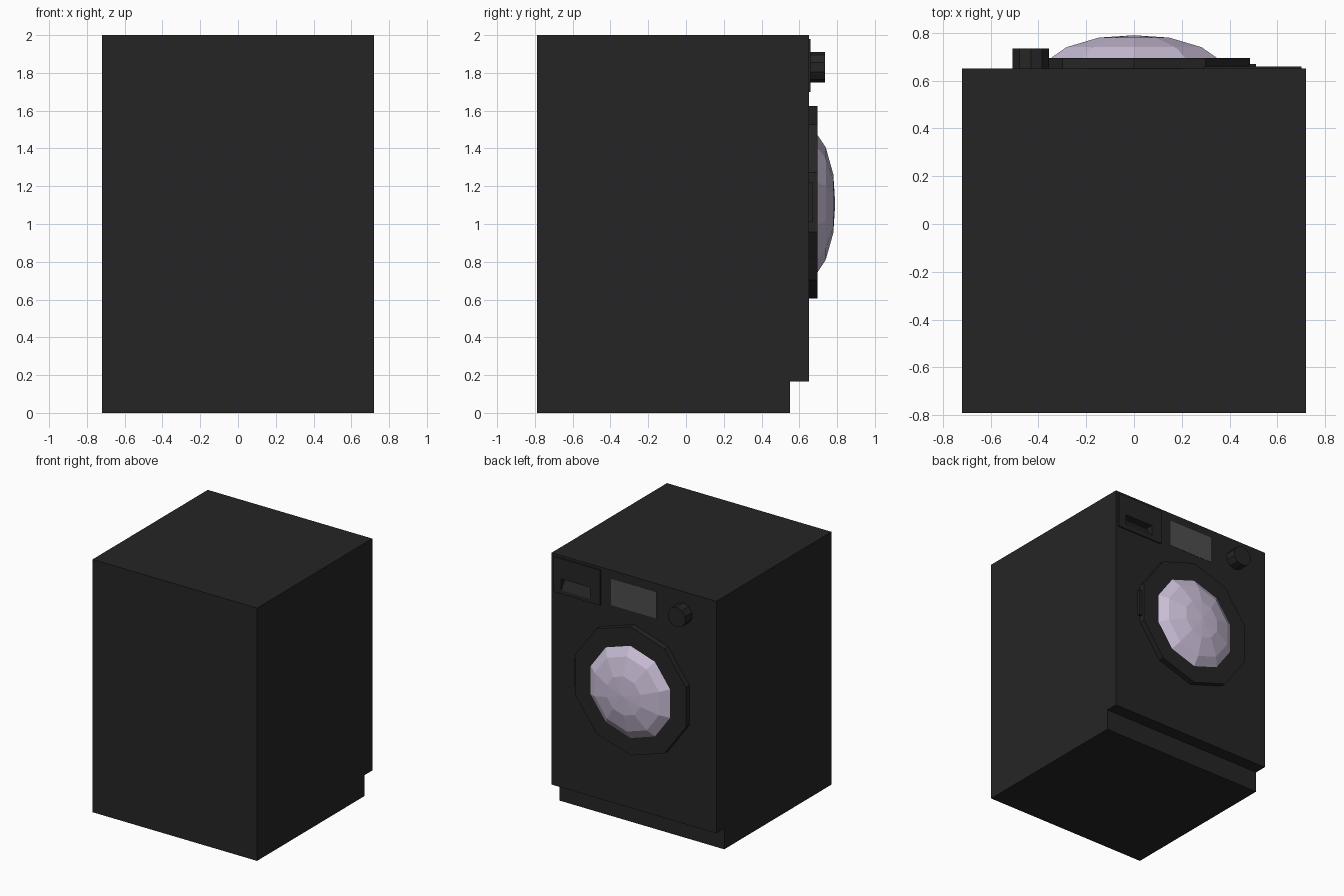
import bpy, bmesh, math

if "Cube" in bpy.data.objects:
    bpy.data.objects.remove(bpy.data.objects["Cube"])


def material(name, rgb):
    m = bpy.data.materials.new(name)
    m.diffuse_color = (*rgb, 1)
    m.use_nodes = True
    m.node_tree.nodes["Principled BSDF"].inputs["Base Color"].default_value = m.diffuse_color
    return m


black = material("black enamel", (0.0185, 0.0185, 0.0185))
grey = material("grey display", (0.075, 0.075, 0.075))
lilac = material("lilac glass", (0.61, 0.53, 0.70))


def add_object(name, bm, mat):
    bmesh.ops.recalc_face_normals(bm, faces=bm.faces)
    mesh = bpy.data.meshes.new(name)
    bm.to_mesh(mesh)
    bm.free()
    mesh.materials.append(mat)
    ob = bpy.data.objects.new(name, mesh)
    bpy.context.collection.objects.link(ob)
    return ob


def extrude_x(name, profile, x0, x1, mat):
    """Prism from a (y, z) profile, running along x."""
    bm = bmesh.new()
    a, b = ([bm.verts.new((x, y, z)) for y, z in profile] for x in (x0, x1))
    bm.faces.new(a)
    bm.faces.new(b)
    for i in range(len(profile)):
        j = (i + 1) % len(profile)
        bm.faces.new((a[i], a[j], b[j], b[i]))
    return add_object(name, bm, mat)


def box(name, x, y, z, mat):
    return extrude_x(name, [(y[0], z[0]), (y[1], z[0]), (y[1], z[1]), (y[0], z[1])], *x, mat)


def turned(name, cx, cz, profile, mat, sides=10):
    """Faceted turning about a y axis from (radius, y) pairs, with a corner at the top."""
    bm = bmesh.new()
    rings = []
    for r, y in profile:
        if r == 0:
            rings.append([bm.verts.new((cx, y, cz))] * sides)
        else:
            rings.append([bm.verts.new((cx + r * math.sin(2 * math.pi * i / sides), y,
                                        cz + r * math.cos(2 * math.pi * i / sides)))
                          for i in range(sides)])
    for a, b in zip(rings, rings[1:]):
        for i in range(sides):
            j = (i + 1) % sides
            bm.faces.new(list(dict.fromkeys((a[i], a[j], b[j], b[i]))))
    for ring in (rings[0], rings[-1]):
        if ring[0] is not ring[1]:
            bm.faces.new(ring)
    return add_object(name, bm, mat)


# Cabinet with a set-back plinth
cabinet = extrude_x("cabinet", [(-0.79, 0), (0.55, 0), (0.55, 0.165), (0.65, 0.165),
                                (0.65, 2), (-0.79, 2)], -0.72, 0.72, black)

# Detergent drawer with a wedge-shaped finger pull cut into it
drawer = box("detergent_drawer", (0.29, 0.70), (0.64, 0.66), (1.70, 1.98), black)
cutter = extrude_x("finger_pull_cutter", [(0.66, 1.73), (0.70, 1.70), (0.70, 1.82), (0.60, 1.82)],
                   0.38, 0.63, black)
for ob in (cabinet, drawer):
    cut = ob.modifiers.new("finger pull", 'BOOLEAN')
    cut.operation = 'DIFFERENCE'
    cut.solver = 'EXACT'
    cut.object = cutter
    bpy.context.view_layer.objects.active = ob
    bpy.ops.object.modifier_apply(modifier=cut.name)
bpy.data.objects.remove(cutter)

# Display plate and programme knob
box("display", (-0.20, 0.20), (0.648, 0.652), (1.725, 1.935), grey)
turned("programme_knob", -0.432, 1.83, [(0.08, 0.645), (0.08, 0.735)], black)

# Door frame, its side catch and the domed glass
turned("door_frame", 0, 1.115, [(0.51, 0.645), (0.51, 0.695)], black)
box("door_catch", (0.46, 0.51), (0.645, 0.67), (1.01, 1.22), black)
turned("door_glass", 0, 1.108, [(0.365, 0.69), (0.365, 0.695), (0.297, 0.74),
                                (0.155, 0.78), (0, 0.79)], lilac)
